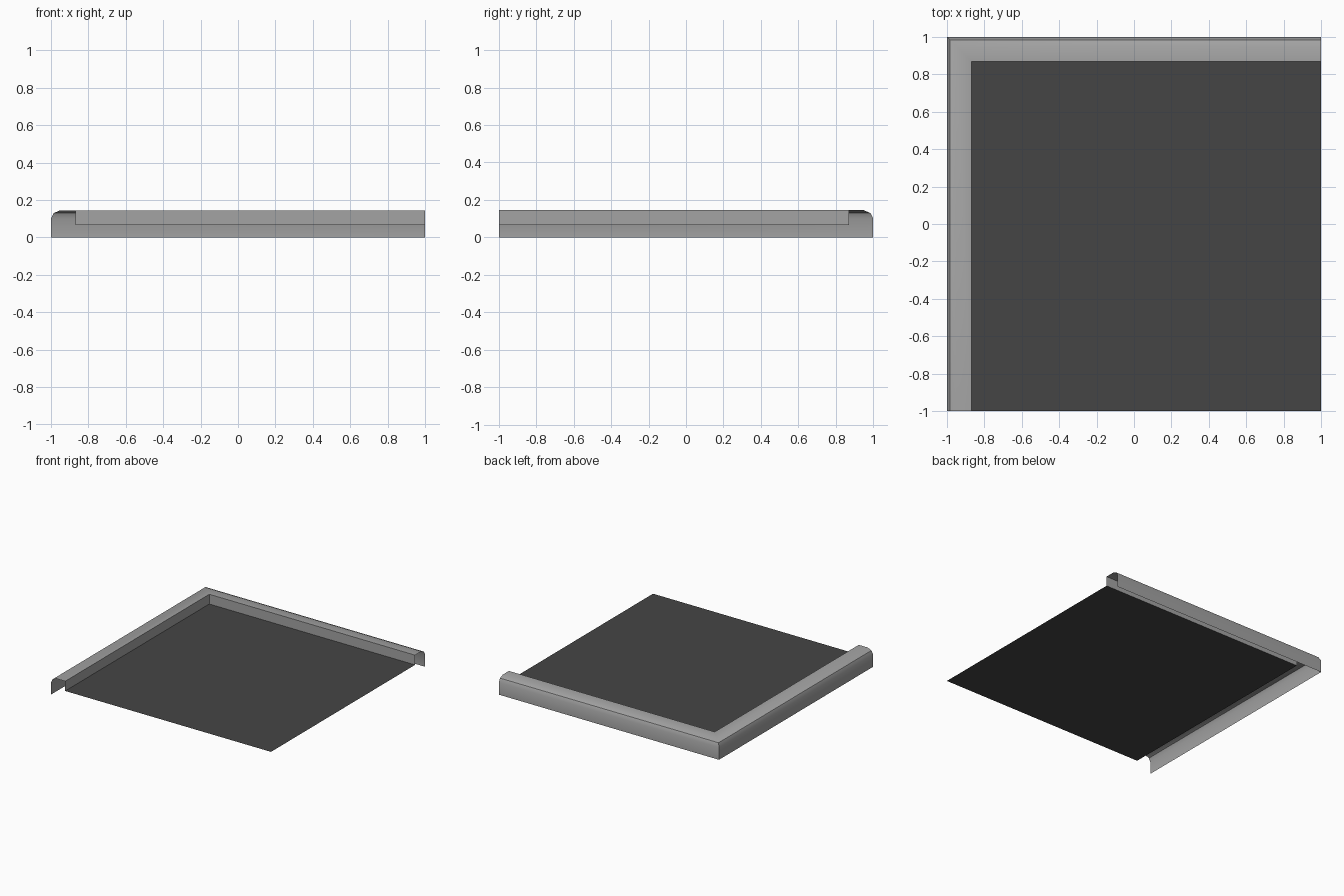
import bpy, math

if "Cube" in bpy.data.objects:
    bpy.data.objects.remove(bpy.data.objects["Cube"])


def material(name, value):
    m = bpy.data.materials.new(name)
    m.diffuse_color = (value, value, value, 1)
    m.use_nodes = True
    m.node_tree.nodes["Principled BSDF"].inputs["Base Color"].default_value = m.diffuse_color
    return m


def add_mesh(name, verts, faces, mat):
    me = bpy.data.meshes.new(name)
    me.from_pydata(verts, [], faces)
    me.materials.append(mat)
    ob = bpy.data.objects.new(name, me)
    bpy.context.collection.objects.link(ob)
    return ob


concrete = material("light_grey_concrete", 0.37)
felt = material("dark_grey_roofing", 0.06)

# Parapet cross-section: (distance in from the outer edge, height)
profile = [(0, 0), (0, 0.10), (0.015, 0.13), (0.05, 0.145),
           (0.13, 0.145), (0.13, 0.065)]

# Parapet: section swept along the left and back sides, mitred at the corner,
# open at the ends and underneath
verts, faces = [], []
for d, z in profile:
    verts += [(-1 + d, -1, z), (-1 + d, 1 - d, z), (1, 1 - d, z)]
for i in range(len(profile) - 1):
    for j in range(2):
        a = i * 3 + j
        faces.append((a, a + 3, a + 4, a + 1)[::-1])
parapet = add_mesh("parapet", verts, faces, concrete)
bpy.context.view_layer.objects.active = parapet
parapet.select_set(True)
bpy.ops.object.shade_smooth_by_angle(angle=math.radians(35))

# Flat roof deck inside the parapet
add_mesh("roof_deck",
         [(-0.87, -1, 0.065), (1, -1, 0.065), (1, 0.87, 0.065), (-0.87, 0.87, 0.065)],
         [(0, 1, 2, 3)], felt)
